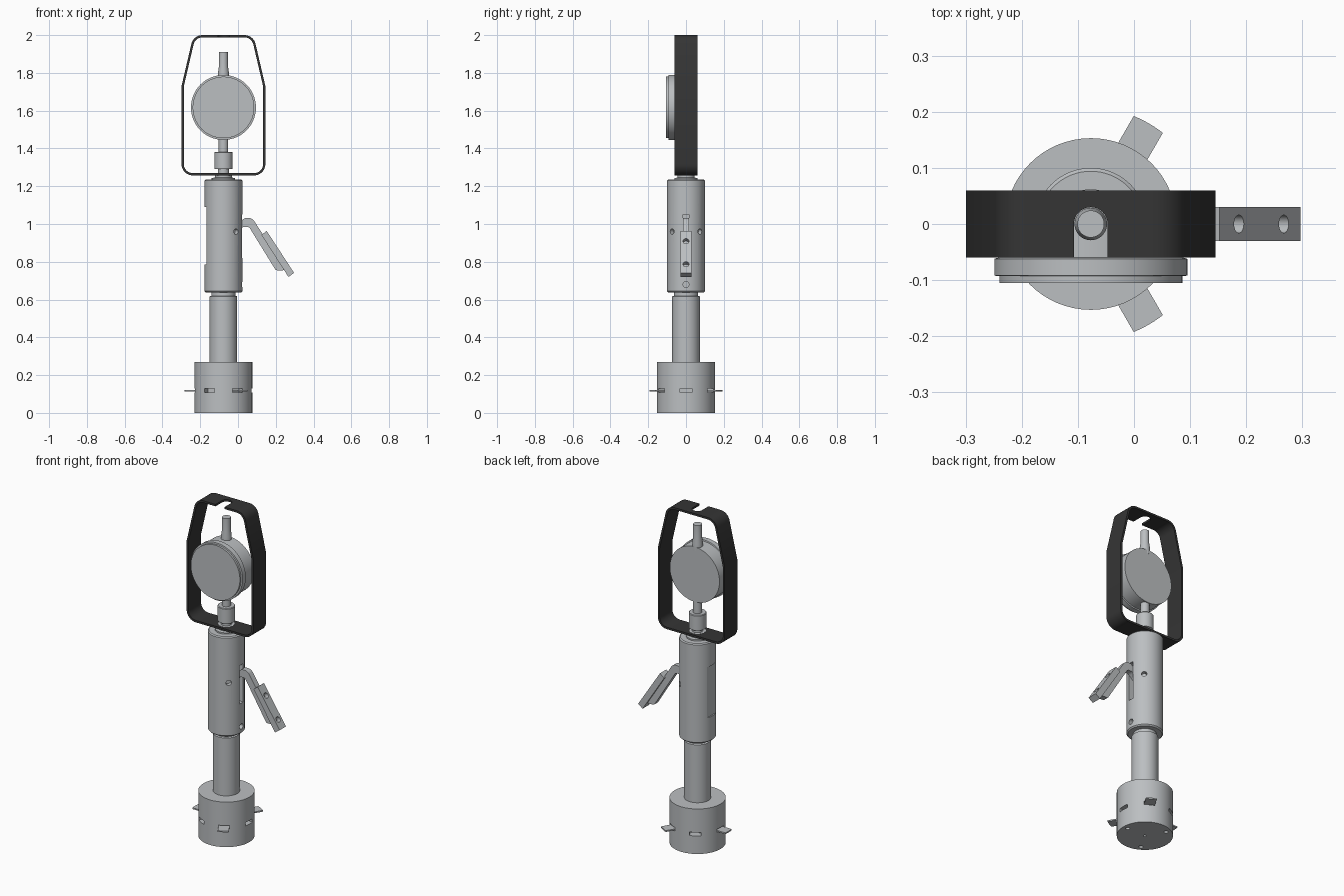
import bpy, bmesh, math
from math import sin, cos, pi, radians, sqrt
from mathutils import Matrix, Vector

if "Cube" in bpy.data.objects:
    bpy.data.objects.remove(bpy.data.objects["Cube"])

AX = -0.077  # x of the tool's main axis


def material(name, rgb):
    m = bpy.data.materials.new(name)
    m.diffuse_color = (*rgb, 1)
    m.use_nodes = True
    m.node_tree.nodes["Principled BSDF"].inputs["Base Color"].default_value = m.diffuse_color
    return m


STEEL = material("grey_steel", (0.5, 0.52, 0.535))
BLACK = material("black_metal", (0.035, 0.035, 0.035))


def make(name, verts, faces, mat=STEEL, matrix=Matrix()):
    bm = bmesh.new()
    vs = [bm.verts.new(matrix @ Vector(v)) for v in verts]
    for f in faces:
        bm.faces.new([vs[i] for i in f])
    bmesh.ops.recalc_face_normals(bm, faces=bm.faces)
    me = bpy.data.meshes.new(name)
    bm.to_mesh(me)
    bm.free()
    me.materials.append(mat)
    ob = bpy.data.objects.new(name, me)
    bpy.context.collection.objects.link(ob)
    return ob


def activate(ob):
    bpy.ops.object.select_all(action='DESELECT')
    ob.select_set(True)
    bpy.context.view_layer.objects.active = ob


def smooth(ob):
    activate(ob)
    bpy.ops.object.shade_smooth_by_angle(angle=radians(30))
    return ob


def lathe(name, profile, matrix=None, n=64, mat=STEEL):
    """Closed turned solid; profile is (radius, height) pairs."""
    matrix = matrix or Matrix.Translation((AX, 0, 0))
    verts = [(r * cos(2 * pi * i / n), r * sin(2 * pi * i / n), z)
             for r, z in profile for i in range(n)]
    faces = [(k * n + i, k * n + (i + 1) % n, (k + 1) * n + (i + 1) % n, (k + 1) * n + i)
             for k in range(len(profile) - 1) for i in range(n)]
    faces += [tuple(range(n)), tuple(range(len(verts) - n, len(verts)))]
    return smooth(make(name, verts, faces, mat, matrix))


def prism(name, pts, h, matrix=Matrix(), mat=STEEL):
    """Outline extruded along local z, centred on zero."""
    n = len(pts)
    verts = [(x, y, s * h / 2) for s in (-1, 1) for x, y in pts]
    faces = [(i, (i + 1) % n, n + (i + 1) % n, n + i) for i in range(n)]
    faces += [tuple(range(n)), tuple(range(n, 2 * n))]
    return smooth(make(name, verts, faces, mat, matrix))


def box(name, x0, x1, y0, y1, z0, z1, matrix=Matrix()):
    return prism(name, [(x0, y0), (x1, y0), (x1, y1), (x0, y1)], z1 - z0,
                 matrix @ Matrix.Translation((0, 0, (z0 + z1) / 2)))


def cut(ob, cutter):
    activate(ob)
    m = ob.modifiers.new("cut", 'BOOLEAN')
    m.operation, m.solver, m.object = 'DIFFERENCE', 'EXACT', cutter
    bpy.ops.object.modifier_apply(modifier=m.name)
    bpy.data.objects.remove(cutter, do_unlink=True)


def about_axis(deg, z=0):
    return Matrix.Translation((AX, 0, z)) @ Matrix.Rotation(radians(deg), 4, 'Z')


def radial_hole(ob, deg, z, r, r0, r1):
    cut(ob, lathe("hole", [(r, r0), (r, r1)],
                  about_axis(deg, z) @ Matrix.Rotation(pi / 2, 4, 'Y'), 24))


def fillet(corners, steps=8):
    """Round (x, z, radius) corners of a closed outline."""
    out = []
    for i, (x, z, r) in enumerate(corners):
        p = Vector((x, z))
        a = (Vector(corners[i - 1][:2]) - p).normalized()
        b = (Vector(corners[(i + 1) % len(corners)][:2]) - p).normalized()
        if r == 0:
            out.append(p)
            continue
        half = a.angle(b) / 2
        c = p + (a + b).normalized() * r / sin(half)
        s, e = p + a * r / math.tan(half) - c, p + b * r / math.tan(half) - c
        start = math.atan2(s.y, s.x)
        sweep = (math.atan2(e.y, e.x) - start + pi) % (2 * pi) - pi
        for k in range(steps + 1):
            t = start + sweep * k / steps
            out.append(c + Vector((cos(t), sin(t))) * r)
    return out


UPRIGHT = Matrix.Rotation(pi / 2, 4, 'X')  # outline in xz, extruded along y

# Expanding head with slots and base holes
head = lathe("anchor_head", [(0.153, 0), (0.153, 0.27)])
for k in range(6):
    cut(head, box("slot", 0.11, 0.2, -0.031, 0.031, 0.108, 0.129, about_axis(60 * k)))
for k in range(3):
    cut(head, lathe("hole", [(0.012, -0.02), (0.012, 0.04)],
                    about_axis(120 * k) @ Matrix.Translation((0.122, 0, 0)), 20))
cut(head, lathe("hole", [(0.008, -0.02), (0.008, 0.04)], None, 20))

# Gripping blades
for k in range(3):
    ts = [-0.03 + 0.01 * i for i in range(7)]
    prism(f"blade_{k + 1}", [(0.11, -0.03)] + [(sqrt(0.207**2 - t * t), t) for t in ts]
          + [(0.11, 0.03)], 0.008, about_axis(60 + 120 * k, 0.118))

# Shaft below the handle
lathe("shaft", [(0.073, 0.27), (0.073, 0.617), (0.064, 0.62), (0.064, 0.645)])

# Handle barrel with flat, lever slot and pin holes
barrel = lathe("handle_barrel", [(0.093, 0.637), (0.1, 0.644), (0.1, 1.229), (0.094, 1.235)])
cut(barrel, box("flat", -0.2, -0.091, -0.1, 0.1, 0.785, 1.09, about_axis(0)))
cut(barrel, box("slot", 0.04, 0.2, -0.017, 0.017, 0.82, 1.05, about_axis(0)))
radial_hole(barrel, 0, 0.68, 0.016, 0.06, 0.15)
for a in (-48, 48):
    radial_hole(barrel, a, 0.96, 0.015, 0.075, 0.15)

# Collar, spindle and coupler under the gauge
lathe("collar", [(0.062, 1.23), (0.062, 1.243), (0.045, 1.246), (0.045, 1.27)])
lathe("lower_spindle", [(0.03, 1.26), (0.03, 1.29), (0.025, 1.29), (0.025, 1.47)], n=32)
lathe("coupler", [(0.046, 1.29), (0.048, 1.293), (0.048, 1.378), (0.045, 1.382)], n=48)

# Dial gauge: turned profile facing -y
dial_axis = Matrix.Translation((AX, 0, 1.617)) @ UPRIGHT
lathe("dial_gauge", [(0.165, -0.028), (0.165, 0.06), (0.172, 0.062), (0.172, 0.092),
                     (0.163, 0.093), (0.163, 0.105)], dial_axis, 80)
lathe("upper_spindle", [(0.029, 1.76), (0.029, 1.8), (0.024, 1.835), (0.024, 1.91)], n=32)

# Black guard frame: rounded band outline
half = [(0.222, 1.257, 0.06), (0.222, 1.73, 0), (0.159, 2.0, 0.06)]
corners = [(AX + x, z, r) for x, z, r in half]
corners += [(AX - x, z, r) for x, z, r in reversed(half)]
outer = fillet(corners)
n = len(outer)
inner = []
for i, p in enumerate(outer):
    d1 = (p - outer[i - 1]).normalized()
    d2 = (outer[(i + 1) % n] - p).normalized()
    t = (d1 + d2).normalized()
    inner.append(p + Vector((-t.y, t.x)) * 0.012 / t.dot(d1))
verts = [(p.x, y, p.y) for y in (-0.06, 0.06) for ring in (outer, inner) for p in ring]
faces = []
for a, b in ((0, 1), (1, 3), (3, 2), (2, 0)):
    faces += [(a * n + i, a * n + (i + 1) % n, b * n + (i + 1) % n, b * n + i) for i in range(n)]
frame = smooth(make("guard_frame", verts, faces, BLACK))

# Round-ended notch in the top of the frame
notch = [(AX + 0.03 * cos(pi * i / 16), 0.03 * sin(pi * i / 16)) for i in range(17)]
notch += [(AX - 0.03, -0.1), (AX + 0.03, -0.1)]
cutter = prism("notch", notch, 0.1, Matrix.Translation((0, 0, 2.0)), BLACK)
cut(frame, cutter)

# Lever arm bending out of the slot
arm = fillet([(-0.03, 0.93, 0), (0.025, 0.985, 0.03), (0.058, 0.985, 0.02), (0.20, 0.755, 0.015),
              (0.255, 0.755, 0.01), (0.125, 0.955, 0), (0.075, 1.032, 0.035),
              (0.035, 1.032, 0.025), (-0.03, 0.975, 0)], 6)
prism("lever_arm", arm, 0.034, UPRIGHT)

# Lever pad with two screw holes
pad = prism("lever_pad", [(0.124, 0.942), (0.152, 0.963), (0.297, 0.741), (0.267, 0.72)],
            0.06, UPRIGHT)
along = Vector((0.145, 0, -0.222)).normalized()
normal = Vector((-along.z, 0, along.x * 1.0))
for x in (0.187, 0.267):
    z = 0.963 - (x - 0.152) * 0.222 / 0.145
    m = Matrix.Translation((x, 0, z)) @ normal.to_track_quat('Z', 'Y').to_matrix().to_4x4()
    cut(pad, lathe("hole", [(0.016, -0.025), (0.016, 0.03)], m, 24))

for ob in list(bpy.context.collection.objects):
    smooth(ob)
